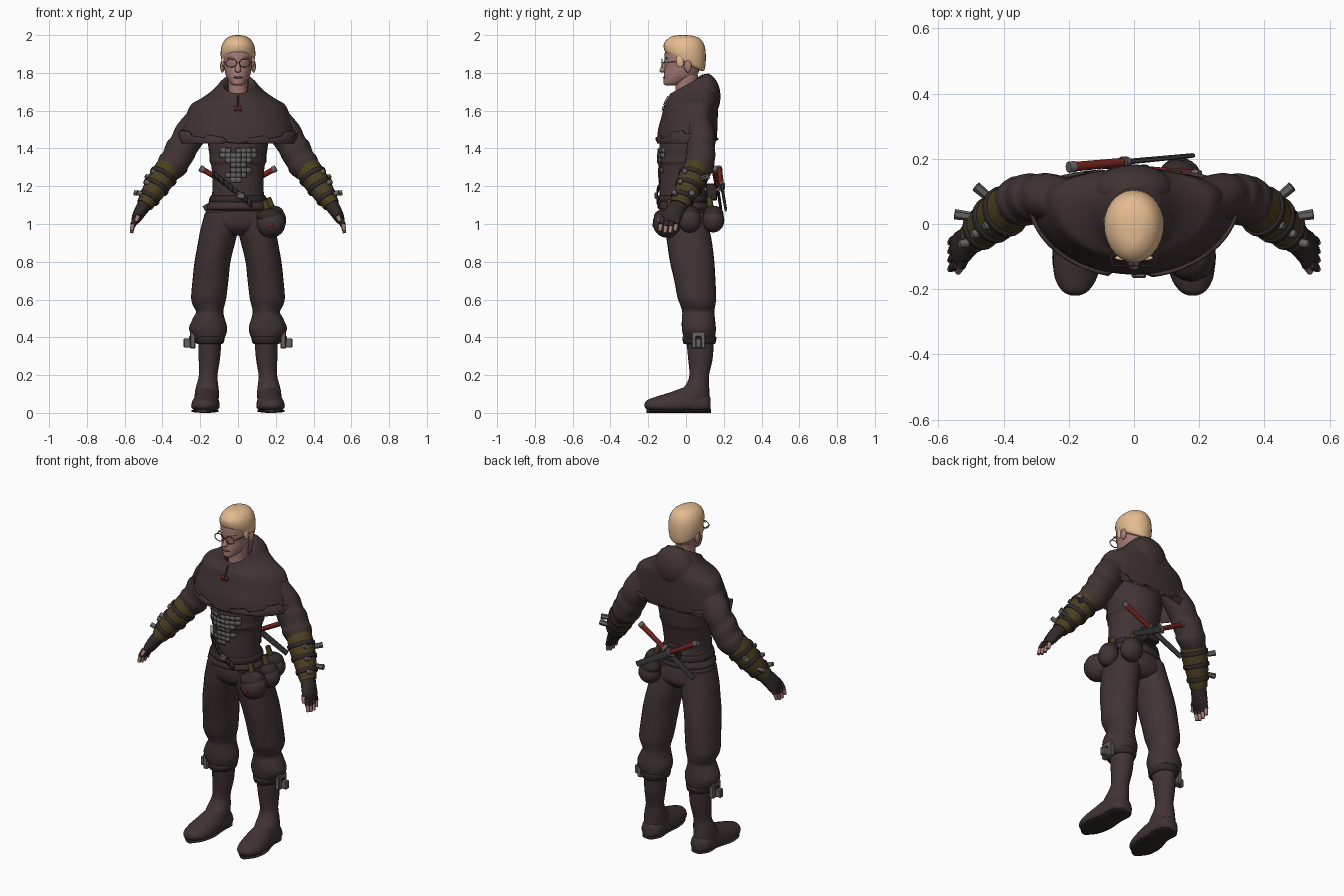
import bpy, bmesh, math
from mathutils import Vector, Matrix
from mathutils.bvhtree import BVHTree

cube = bpy.data.objects.get("Cube")
if cube:
    bpy.data.objects.remove(cube)


def material(name, *rgb):
    mat = bpy.data.materials.new(name)
    mat.use_nodes = True
    color = (*rgb, 1)
    mat.diffuse_color = color
    mat.node_tree.nodes["Principled BSDF"].inputs["Base Color"].default_value = color
    return mat


CLOTH = material("dark brown cloth", .052, .034, .033)
LEATHER = material("black leather", .03, .022, .021)
SKIN = material("skin", .37, .2, .18)
HAIR = material("blond hair", .78, .5, .28)
OLIVE = material("olive leather", .068, .05, .014)
METAL = material("grey metal", .13, .125, .12)
BLADE = material("dark steel", .045, .045, .045)
RED = material("dark red", .16, .016, .012)
LIP = material("dusky lip", .2, .085, .08)

X, Y, Z = Vector((1, 0, 0)), Vector((0, 1, 0)), Vector((0, 0, 1))


def finish(name, bm, mat, mirror=False, angle=50):
    """Turn a bmesh into a named, shaded object, optionally mirrored across x."""
    bmesh.ops.recalc_face_normals(bm, faces=bm.faces)
    mesh = bpy.data.meshes.new(name)
    bm.to_mesh(mesh)
    bm.free()
    mesh.materials.append(mat)
    for poly in mesh.polygons:
        poly.use_smooth = True
    mesh.set_sharp_from_angle(angle=math.radians(angle))
    obj = bpy.data.objects.new(name, mesh)
    bpy.context.scene.collection.objects.link(obj)
    if mirror:
        mod = obj.modifiers.new("Mirror", "MIRROR")
        mod.use_mirror_merge = False
    return obj


def spline(rows, steps):
    """Catmull-Rom interpolation through rows of numbers."""
    out = []
    for i in range(len(rows) - 1):
        a, b, c, d = (rows[max(0, min(len(rows) - 1, i + k))] for k in (-1, 0, 1, 2))
        for s in range(steps):
            t = s / steps
            out.append([q + .5 * t * (r - p + t * (2 * p - 5 * q + 4 * r - s4 + t * (3 * (q - r) + s4 - p)))
                        for p, q, r, s4 in zip(a, b, c, d)])
    return out + [list(rows[-1])]


def loft(name, rows, mat, u=X, w=Y, mirror=False, segs=28, steps=4, hem=None, cap=True):
    """Rows: centre x, y, z, half width along u, depth along -w, depth along +w, tilt."""
    bm = bmesh.new()
    rings = []
    rows = spline(rows, steps)
    for k, (cx, cy, cz, a, neg, pos, tilt) in enumerate(rows):
        ring = []
        for i in range(segs):
            t = math.tau * i / segs
            p = Vector((cx, cy, cz)) + u * a * math.cos(t) + w * math.sin(t) * (pos if math.sin(t) > 0 else neg)
            p.z += tilt * p.y
            if hem and k == len(rows) - 1:
                p.z += hem(t)
            ring.append(bm.verts.new(p))
        rings.append(ring)
    for lo, hi in zip(rings, rings[1:]):
        for i in range(segs):
            j = (i + 1) % segs
            bm.faces.new((lo[i], lo[j], hi[j], hi[i]))
    if cap:
        bm.faces.new(rings[0])
        bm.faces.new(rings[-1])
    return finish(name, bm, mat, mirror)


def upright(name, rows, mat, **kw):
    """Rows: height, centre x, half width, front y, back y, optional (centre y, tilt)."""
    full = []
    for z, cx, rx, front, back, *extra in rows:
        cy, tilt = extra if extra else ((front + back) / 2, 0)
        full.append((cx, cy, z, rx, cy - front, back - cy, tilt))
    return loft(name, full, mat, **kw)


def rod(name, p, q, r1, r2, mat, mirror=False, flat=1, segs=12):
    """Tapered rod from p to q; flat squashes it front to back."""
    p, q = Vector(p), Vector(q)
    d = q - p
    bm = bmesh.new()
    bmesh.ops.create_cone(bm, cap_ends=True, segments=segs, radius1=r1, radius2=r2, depth=d.length)
    side = d.cross(Y).normalized()
    axes = Matrix((side, d.normalized().cross(side) * flat, d.normalized())).transposed().to_4x4()
    bm.transform(Matrix.Translation((p + q) / 2) @ axes)
    return finish(name, bm, mat, mirror)


def ball(name, centre, size, mat, mirror=False):
    bm = bmesh.new()
    bmesh.ops.create_uvsphere(bm, u_segments=20, v_segments=12, radius=1)
    bm.transform(Matrix.Translation(centre) @ Matrix.Diagonal((*size, 1)))
    return finish(name, bm, mat, mirror)


def box(name, centre, size, mat, mirror=False):
    bm = bmesh.new()
    bmesh.ops.create_cube(bm, size=1)
    bm.transform(Matrix.Translation(centre) @ Matrix.Diagonal((*size, 1)))
    bmesh.ops.bevel(bm, geom=bm.edges[:], offset=.005, segments=1, affect="EDGES")
    return finish(name, bm, mat, mirror, 20)


def decal(name, target, quads, mat, lift=.007):
    """Thin patches of (x, z) quads laid on the front of the target."""
    mesh = target.data
    tree = BVHTree.FromPolygons([v.co for v in mesh.vertices], [p.vertices[:] for p in mesh.polygons])
    bm = bmesh.new()
    for quad in quads:
        hits = [tree.ray_cast(Vector((x, -1, z)), Y)[0] for x, z in quad]
        if all(hits):
            bm.faces.new([bm.verts.new(h - Y * lift) for h in hits])
    obj = finish(name, bm, mat)
    obj.modifiers.new("Thickness", "SOLIDIFY").thickness = .004
    return obj


# Torso, skirt edge and seat of the trousers
tunic = upright("tunic", [
    (1.52, 0, .15, -.12, .14), (1.42, 0, .158, -.14, .145), (1.36, 0, .15, -.142, .14),
    (1.33, 0, .15, -.146, .135), (1.3, 0, .14, -.138, .125), (1.2, 0, .135, -.14, .105),
    (1.14, 0, .142, -.14, .11), (1.085, 0, .168, -.15, .125), (1.07, 0, .15, -.12, .11)], CLOTH, segs=40)
upright("seat", [(1.12, 0, .14, -.11, .1), (1.04, 0, .178, -.118, .12), (.98, 0, .17, -.105, .125),
                 (.94, 0, .09, -.06, .09)], CLOTH)
upright("belt", [(1.15, 0, .142, -.144, .113), (1.145, 0, .148, -.15, .12),
                 (1.12, 0, .155, -.153, .124), (1.115, 0, .15, -.145, .12)], LEATHER, steps=2)

# Trousers with gathered folds at the knee
upright("trouser_legs", [
    (1.06, .09, .085, -.11, .11), (.97, .1, .099, -.108, .125), (.9, .114, .098, -.1, .138),
    (.8, .135, .095, -.085, .15), (.7, .146, .095, -.062, .156), (.61, .155, .093, -.045, .16),
    (.57, .155, .084, -.03, .155), (.535, .15, .072, -.02, .15), (.5, .155, .084, -.022, .153),
    (.45, .158, .101, -.022, .158), (.41, .155, .09, -.015, .155), (.37, .15, .066, 0, .145)],
    CLOTH, mirror=True)

# Boots: shaft, foot and sole
upright("boot_shafts", [
    (.42, .148, .062, -.005, .15), (.35, .15, .06, .005, .146), (.28, .152, .056, .012, .14),
    (.2, .158, .049, .018, .122), (.15, .162, .057, 0, .122), (.1, .165, .064, -.04, .125),
    (.02, .166, .06, -.05, .128)], CLOTH, mirror=True)
loft("boot_feet", [
    (.163, .13, .04, .035, .035, .04, 0), (.164, .1, .04, .06, .038, .07, 0),
    (.166, .02, .04, .066, .038, .1, 0), (.172, -.08, .035, .075, .033, .075, 0),
    (.178, -.16, .035, .066, .028, .05, 0), (.18, -.205, .038, .04, .02, .03, 0),
    (.18, -.22, .04, .01, .008, .01, 0)], CLOTH, w=Z, mirror=True)
sole = [(.163, .132, .035), (.164, .09, .06), (.165, .02, .058), (.175, -.08, .075), (.18, -.165, .06), (.18, -.21, .02)]
loft("boot_soles", [(x, y, .01, a, .01, .01, 0) for x, y, a in sole], LEATHER, w=Z, mirror=True)

# Boot cuff straps and buckles
upright("boot_straps", [(.405, .15, .07, -.012, .156), (.4, .15, .078, -.02, .162),
                        (.37, .15, .074, -.015, .156), (.365, .15, .06, -.01, .15)], LEATHER, mirror=True, steps=2)
box("strap_buckles", (.24, .066, .385), (.03, .075, .09), METAL, True)
box("buckle_inlays", (.256, .066, .385), (.008, .03, .045), LEATHER, True)
box("buckle_prongs", (.265, .066, .37), (.045, .03, .05), METAL, True)

# Sleeves, bracers and gloves share a slanted cross-section
along = Vector((.5, -.32, -.8)).normalized()
across = along.cross(Y).normalized()
depth = along.cross(across)


def arm(name, rows, mat):
    loft(name, [(x, y, z, a, b, b, 0) for x, y, z, a, b in rows], mat, across, depth, True, 20)


arm("sleeves", [(.17, .06, 1.58, .08, .075), (.25, .08, 1.48, .085, .08), (.285, .08, 1.42, .079, .076),
                (.305, .08, 1.39, .084, .08), (.33, .076, 1.34, .078, .078), (.345, .07, 1.315, .083, .08),
                (.37, .06, 1.28, .07, .07), (.385, .05, 1.26, .055, .06)], CLOTH)
bracer = [(.365, .06, 1.3, .068, .068), (.4, .035, 1.245, .07, .074), (.45, 0, 1.17, .06, .064),
          (.495, -.04, 1.1, .044, .05)]
arm("bracers", bracer, OLIVE)
for label, t in ("upper", .3), ("middle", .55), ("lower", .8):
    x, y, z, a, b = spline(bracer, 20)[int(t * 60)]
    arm(label + "_bracer_bands", [(x - d * .5, y + d * .32, z + d * .8, a + g, b + g)
                                  for d, g in ((.012, -.004), (.01, .006), (-.01, .005), (-.012, -.004))], LEATHER)
    rod(label + "_bracer_studs", (x + .04, y - .04, z + .02), (x + .065, y - .045, z + .03), .014, .012, METAL, True)
rod("upper_spikes", (.42, .06, 1.235), (.485, .115, 1.25), .013, .016, METAL, True, segs=6)
rod("lower_spikes", (.48, .02, 1.16), (.55, .03, 1.165), .013, .016, METAL, True, segs=6)
arm("gloves", [(.485, -.03, 1.115, .04, .044), (.515, -.06, 1.07, .034, .05),
               (.535, -.078, 1.035, .028, .054), (.548, -.088, 1.01, .018, .044)], LEATHER)

# Fingers with bare tips
for i, label in enumerate(("index", "middle", "ring", "little")):
    y = -.125 + .027 * i
    drop = .01 if i in (1, 2) else 0
    base, mid, tip = (.54, y, 1.035), (.557, y - .008, .998 - drop), (.564, y - .014, .963 - drop)
    rod(label + "_finger_gloves", base, mid, .015, .014, LEATHER, True)
    rod(label + "_fingertips", mid, tip, .012, .009, SKIN, True)
rod("thumb_gloves", (.515, -.085, 1.075), (.53, -.13, 1.04), .019, .014, LEATHER, True)
rod("thumb_tips", (.53, -.13, 1.04), (.54, -.148, 1.012), .012, .009, SKIN, True)


# Shoulder cape with a notched hem and a standing cowl
def ragged_hem(t):
    return .055 * abs(math.cos(t)) + (.02 if math.sin(9 * t + .6) > 0 else 0)


cape = upright("shoulder_cape", [
    (1.69, 0, .055, -.065, .07, .01, .5), (1.735, 0, .08, -.08, .1, .01, .55),
    (1.72, 0, .1, -.092, .135, .02, .5), (1.69, 0, .135, -.1, .165, .04, .3),
    (1.66, 0, .195, -.106, .17, .06, .08), (1.63, 0, .25, -.115, .17, .08, 0),
    (1.56, 0, .28, -.132, .168, .08, 0), (1.5, 0, .3, -.148, .166, .08, 0),
    (1.425, 0, .315, -.155, .16, .08, 0)], CLOTH, segs=90, hem=ragged_hem, cap=False)
cape.modifiers.new("Thickness", "SOLIDIFY").thickness = .012
ball("hood_drape", (0, .105, 1.675), (.125, .078, .12), CLOTH)
decal("chest_mark", cape, [[(x, 1.6), (x + .016, 1.6), (x + .012, 1.625), (x - .004, 1.625)]
                           for x in (-.02, .004)], RED)
decal("collar_seam", cape, [[(-.004, z), (.004, z), (.004, z + .025), (-.004, z + .025)]
                            for z in (1.63, 1.655)], LEATHER)

# Worn plates on the front and the slanted strap over them
pattern = ("##.####", "#######", ".#####.", "..###..", "..####.", ".####..", "..##...")
cells = [(-.095 + .028 * i, 1.375 - .026 * r) for r, line in enumerate(pattern)
         for i, c in enumerate(line) if c == "#"]
decal("worn_chest_plates", tunic, [[(x, z), (x + .028, z), (x + .028, z + .026), (x, z + .026)]
                                   for x, z in cells], METAL)
steps = [(-.125 + .025 * i, 1.28 - .02 * i) for i in range(11)]
decal("slanted_strap", tunic, [[a, b, (b[0], b[1] - .035), (a[0], a[1] - .035)]
                               for a, b in zip(steps, steps[1:])], LEATHER, .012)
box("strap_clasp", (.015, -.158, 1.15), (.045, .016, .035), METAL)

# Hip pouches on the left side
for label, centre, size in (("front", (.175, -.1, 1.005), (.077, .076, .078)),
                            ("side", (.2, .02, 1.02), (.055, .06, .066)),
                            ("rear", (.14, .145, 1.02), (.065, .058, .065))):
    ball(label + "_pouch", centre, size, CLOTH)
    x, y, z = centre
    ball(label + "_pouch_flap", (x * .96, y, z + .035), (size[0] * .92, size[1] * .92, .042), LEATHER)
    rod(label + "_pouch_loop", (x * .9, y * .9, z + .06), (x * .8, y * .85, z + .12), .018, .014, OLIVE)
ball("pouch_mark", (.175, -.174, .995), (.012, .004, .012), RED)

# Crossed daggers behind the waist
for label, s, y in ("left", 1, .15), ("right", -1, .175):
    top, tip = Vector((.19 * s, y, 1.29)), Vector((-.18 * s, y + .035, 1.08))
    guard = top.lerp(tip, .42)
    rod(label + "_dagger_grip", top, guard, .015, .013, RED)
    rod(label + "_dagger_pommel", top.lerp(tip, -.03), top.lerp(tip, .02), .017, .018, METAL)
    rod(label + "_dagger_guard", guard, top.lerp(tip, .46), .03, .026, METAL, flat=.6)
    rod(label + "_dagger_blade", guard, tip, .022, .018, BLADE, flat=.4, segs=6)
box("dagger_holder", (0, .135, 1.17), (.09, .06, .09), LEATHER)

# Head, neck and facial features
upright("neck", [(1.6, 0, .055, -.06, .07), (1.7, 0, .05, -.055, .06), (1.79, 0, .055, -.06, .065)], SKIN)
upright("face", [
    (1.733, 0, .02, -.105, -.06), (1.742, 0, .036, -.118, -.02), (1.765, 0, .053, -.118, .03),
    (1.79, 0, .065, -.117, .06), (1.83, 0, .074, -.112, .075), (1.865, 0, .079, -.115, .08),
    (1.92, 0, .077, -.108, .08), (1.95, 0, .05, -.07, .05)], SKIN)
ball("ears", (.083, .01, 1.835), (.012, .02, .033), SKIN, True)
rod("nose", (0, -.105, 1.868), (0, -.126, 1.808), .008, .016, SKIN)
ball("nose_tip", (0, -.126, 1.812), (.014, .014, .011), SKIN)
ball("lips", (0, -.114, 1.776), (.024, .008, .006), LIP)
ball("brows", (.034, -.104, 1.878), (.025, .008, .005), HAIR, True)
upright("hair", [
    (1.85, 0, .07, -.095, .08, 0, -.5), (1.86, 0, .085, -.11, .098, 0, -.46),
    (1.9, 0, .092, -.117, .105, 0, -.25), (1.945, 0, .086, -.117, .1, 0, -.08),
    (1.978, 0, .066, -.1, .078, 0, 0), (1.995, 0, .038, -.07, .04, 0, 0),
    (2, 0, .008, -.03, 0, -.015, 0)], HAIR)
ball("sideburns", (.077, -.03, 1.865), (.01, .022, .035), HAIR, True)

# Round spectacles
ring = [Vector((.036 + .029 * math.cos(t), -.128, 1.852 + .022 * math.sin(t)))
        for t in (math.tau * i / 12 for i in range(12))]
for i, p in enumerate(ring):
    rod(f"spectacle_rim_{i}", p, ring[i - 1], .0025, .0025, LIP, True, segs=6)
rod("spectacle_arms", (.065, -.128, 1.856), (.086, .01, 1.858), .0025, .0025, LIP, True, segs=6)
rod("spectacle_bridge", (-.008, -.13, 1.856), (.008, -.13, 1.856), .0025, .0025, LIP, segs=6)
